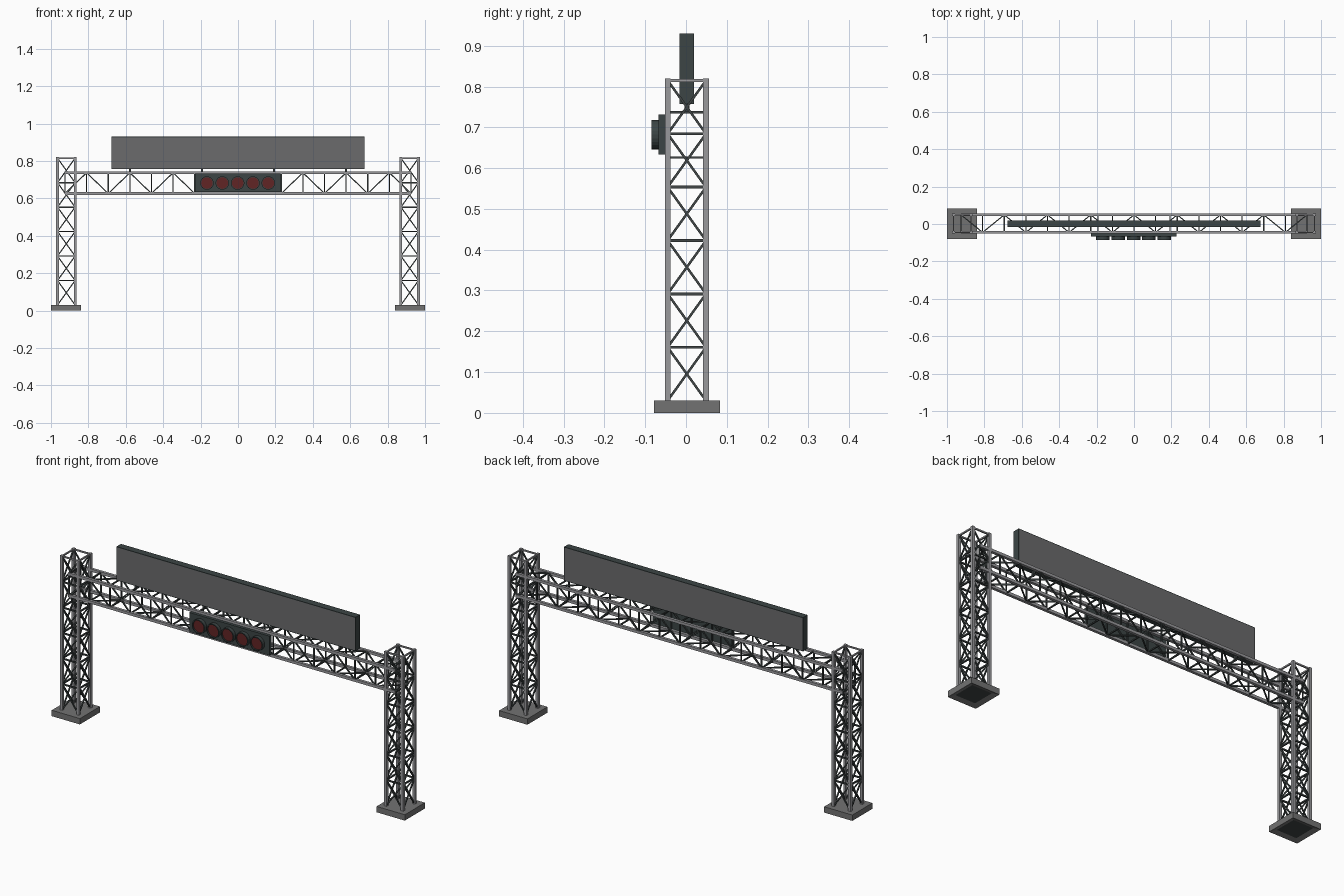
import bpy, bmesh, math
from mathutils import Vector, Matrix

if "Cube" in bpy.data.objects:
    bpy.data.objects.remove(bpy.data.objects["Cube"])


def mat(name, r, g, b):
    m = bpy.data.materials.new(name)
    m.diffuse_color = (r, g, b, 1)
    m.use_nodes = True
    m.node_tree.nodes["Principled BSDF"].inputs["Base Color"].default_value = m.diffuse_color
    return m


STEEL = mat("light steel", 0.32, 0.32, 0.335)
BRACE = mat("dark brace steel", 0.05, 0.06, 0.06)
CONCRETE = mat("base grey", 0.17, 0.17, 0.17)
PANEL = mat("board face grey", 0.145, 0.145, 0.15)
FRAME = mat("dark housing", 0.045, 0.06, 0.06)
RED = mat("dark red lens", 0.12, 0.018, 0.018)
CY = 0.002          # middle of the gantry in y


def finish(name, bm, *mats):
    me = bpy.data.meshes.new(name)
    bm.to_mesh(me)
    bm.free()
    for m in mats:
        me.materials.append(m)
    ob = bpy.data.objects.new(name, me)
    bpy.context.collection.objects.link(ob)
    return ob


def box(bm, x0, x1, y0, y1, z0, z1):
    c = Vector(((x0 + x1) / 2, (y0 + y1) / 2, (z0 + z1) / 2))
    s = Matrix.Diagonal((x1 - x0, y1 - y0, z1 - z0, 1))
    return bmesh.ops.create_cube(bm, size=1, matrix=Matrix.Translation(c) @ s)


def bar(bm, a, b, t):
    """Square bar of thickness t from a to b."""
    a, b = Vector(a), Vector(b)
    d = b - a
    rot = d.to_track_quat('Z', 'Y').to_matrix().to_4x4()
    bmesh.ops.create_cube(bm, size=1, matrix=Matrix.Translation((a + b) / 2) @ rot
                          @ Matrix.Diagonal((t, t, d.length, 1)))


H = 0.047           # half spacing of tower posts and beam chords
Z0, Z1, N = 0.03, 0.815, 6
for side, label in ((-1, "left"), (1, "right")):
    cx = side * 0.918
    corners = [(cx - H, CY - H), (cx + H, CY - H), (cx + H, CY + H), (cx - H, CY + H)]

    # base slab with dark recess underneath
    bm = bmesh.new()
    box(bm, side * 0.92 - 0.08, side * 0.92 + 0.08, CY - 0.081, CY + 0.081, 0, Z0)
    bm.normal_update()
    low = min(bm.faces, key=lambda f: f.calc_center_median().z)
    bmesh.ops.inset_region(bm, faces=[low], thickness=0.034)
    bmesh.ops.translate(bm, verts=low.verts, vec=(0, 0, 0.008))
    low.material_index = 1
    finish(label + "_base", bm, CONCRETE, BRACE)

    # four posts and top ring
    bm = bmesh.new()
    for i, (x, y) in enumerate(corners):
        box(bm, x - 0.007, x + 0.007, y - 0.007, y + 0.007, Z0, 0.82)
        x2, y2 = corners[(i + 1) % 4]
        bar(bm, (x, y, Z1), (x2, y2, Z1), 0.007)
    finish(label + "_tower_posts", bm, STEEL)

    # cross bracing on the four sides
    bm = bmesh.new()
    step = (Z1 - Z0) / N
    for i in range(4):
        (xa, ya), (xb, yb) = corners[i], corners[(i + 1) % 4]
        for k in range(N):
            za, zb = Z0 + k * step, Z0 + (k + 1) * step
            bar(bm, (xa, ya, za), (xb, yb, zb), 0.006)
            bar(bm, (xb, yb, za), (xa, ya, zb), 0.006)
            if k:
                bar(bm, (xa, ya, za), (xb, yb, za), 0.007)
    finish(label + "_tower_bracing", bm, BRACE)

# beam chords
L, ZB, ZT, P = 0.925, 0.626, 0.737, 16
YF, YB = CY - H, CY + H
bm = bmesh.new()
for y in (YF, YB):
    for z in (ZB, ZT):
        box(bm, -L, L, y - 0.007, y + 0.007, z - 0.007, z + 0.007)
finish("beam_chords", bm, STEEL)

# beam web: frames at each panel point, zigzag diagonals on all four sides
bm = bmesh.new()
w = 2 * L / P
for i in range(P + 1):
    x = -L + i * w
    for y in (YF, YB):
        bar(bm, (x, y, ZB), (x, y, ZT), 0.006)
    for z in (ZB, ZT):
        bar(bm, (x, YF, z), (x, YB, z), 0.006)
    if i < P:
        up = i % 2 == 0
        za, zb = (ZB, ZT) if up else (ZT, ZB)
        ya, yb = (YB, YF) if up else (YF, YB)
        for y in (YF, YB):
            bar(bm, (x, y, za), (x + w, y, zb), 0.006)
        for z in (ZB, ZT):
            bar(bm, (x, ya, z), (x + w, yb, z), 0.006)
finish("beam_bracing", bm, BRACE)

# display board: dark frame with grey inset faces front and back
bm = bmesh.new()
box(bm, -0.677, 0.677, CY - 0.018, CY + 0.018, 0.757, 0.93)
bm.normal_update()
faces = [f for f in bm.faces if abs(f.normal.y) > 0.9]
bmesh.ops.inset_individual(bm, faces=faces, thickness=0.005)
for f in faces:
    f.material_index = 1
finish("display_board", bm, FRAME, PANEL)

# board supports
bm = bmesh.new()
for x in (-0.578, -0.193, 0.193, 0.578):
    box(bm, x - 0.006, x + 0.006, CY - 0.006, CY + 0.006, ZT - 0.003, 0.76)
    bar(bm, (x, YF, ZT), (x, YB, ZT), 0.006)
finish("board_supports", bm, BRACE)

# signal light housing
bm = bmesh.new()
box(bm, -0.229, 0.226, -0.067, -0.052, 0.633, 0.732)
finish("light_housing", bm, FRAME)

# five lamps: open round hoods with red lenses set inside
SEG, R, RI = 24, 0.036, 0.031
for n in range(5):
    cx, cz = -0.002 + (n - 2) * 0.082, 0.682
    bm = bmesh.new()
    rings = []
    for r, y in ((R, -0.066), (R, -0.085), (RI, -0.085), (RI, -0.066)):
        rings.append([bm.verts.new((cx + r * math.cos(2 * math.pi * k / SEG), y,
                                    cz + r * math.sin(2 * math.pi * k / SEG)))
                      for k in range(SEG)])
    for a, b in zip(rings, rings[1:]):
        for k in range(SEG):
            j = (k + 1) % SEG
            bm.faces.new((a[k], a[j], b[j], b[k]))
    bmesh.ops.recalc_face_normals(bm, faces=bm.faces)
    finish("lamp_hood_%d" % (n + 1), bm, FRAME)

    bm = bmesh.new()
    bmesh.ops.create_cone(bm, cap_ends=True, segments=SEG, radius1=RI, radius2=RI, depth=0.01,
                          matrix=Matrix.Translation((cx, -0.073, cz))
                          @ Matrix.Rotation(math.pi / 2, 4, 'X'))
    finish("lamp_lens_%d" % (n + 1), bm, RED)
